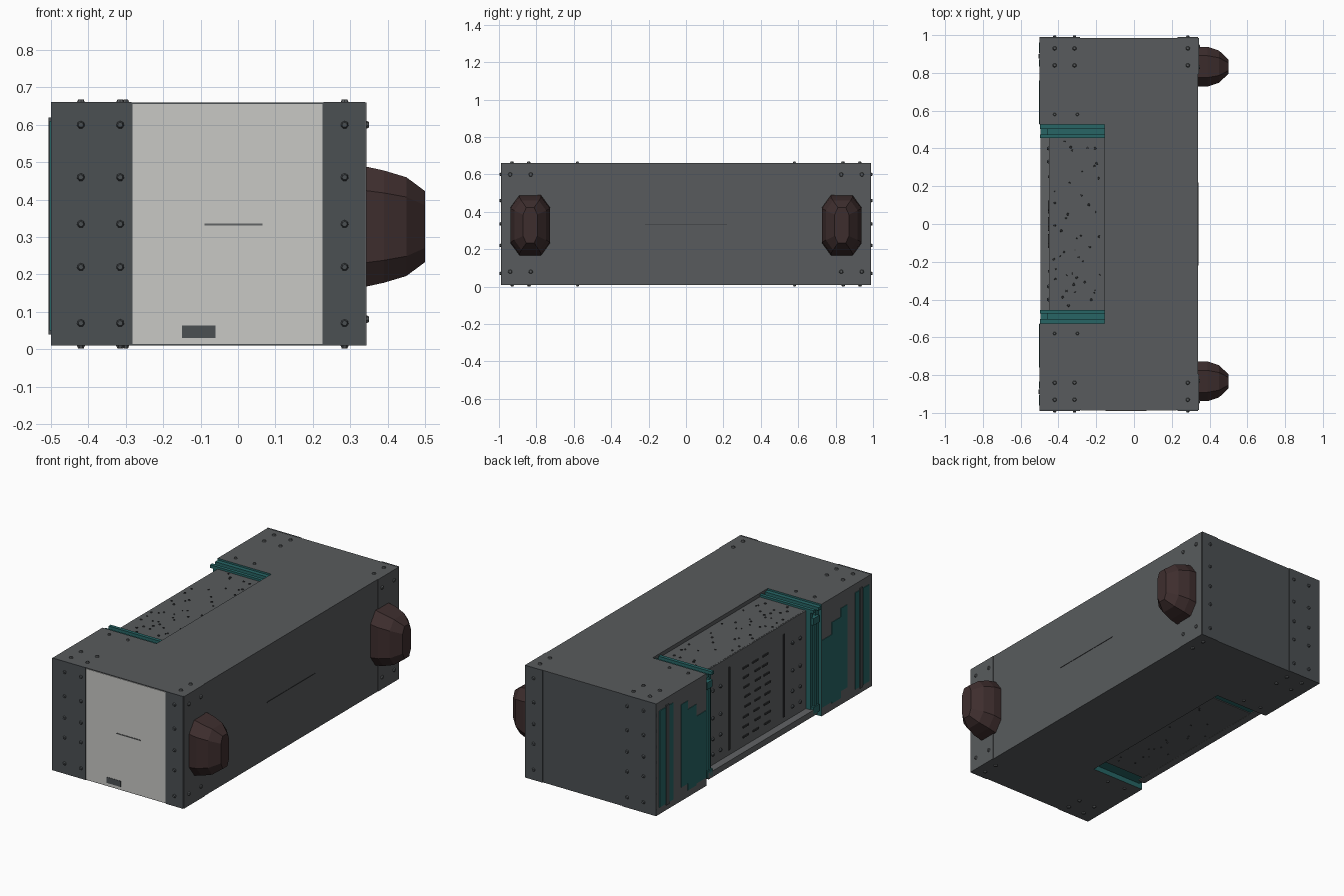
import bpy, bmesh, math, random
from mathutils import Vector, Matrix

if "Cube" in bpy.data.objects:
    bpy.data.objects.remove(bpy.data.objects["Cube"])

random.seed(4)


def mat(name, r, g, b):
    m = bpy.data.materials.new(name)
    m.diffuse_color = (r, g, b, 1)
    m.use_nodes = True
    m.node_tree.nodes["Principled BSDF"].inputs["Base Color"].default_value = m.diffuse_color
    return m


GREY = mat("body grey", 0.098, 0.105, 0.109)
SLATE = mat("end slate", 0.07, 0.079, 0.086)
LIGHT = mat("side grey", 0.12, 0.126, 0.13)
WHITE = mat("label white", 0.58, 0.58, 0.555)
TEAL = mat("teal paint", 0.02, 0.13, 0.13)
BROWN = mat("bumper brown", 0.048, 0.027, 0.027)
DARK = mat("dark slots", 0.035, 0.037, 0.04)


def finish(name, bm, *mats):
    bmesh.ops.recalc_face_normals(bm, faces=bm.faces)
    me = bpy.data.meshes.new(name)
    bm.to_mesh(me)
    bm.free()
    for m in mats:
        me.materials.append(m)
    ob = bpy.data.objects.new(name, me)
    bpy.context.collection.objects.link(ob)
    return ob


def boxes(name, material, specs):
    """One object from several (x0, x1, y0, y1, z0, z1) boxes."""
    bm = bmesh.new()
    for x0, x1, y0, y1, z0, z1 in specs:
        m = Matrix.Translation(((x0 + x1) / 2, (y0 + y1) / 2, (z0 + z1) / 2))
        m = m @ Matrix.Diagonal((x1 - x0, y1 - y0, z1 - z0, 1))
        bmesh.ops.create_cube(bm, size=1, matrix=m)
    return finish(name, bm, material)


def rivets(name, material, points):
    """Low flattened studs, points are (position, normal, radius)."""
    bm = bmesh.new()
    for p, n, r in points:
        rot = Vector(n).to_track_quat('Z', 'Y').to_matrix().to_4x4()
        m = Matrix.Translation(p) @ rot
        bmesh.ops.create_cone(bm, cap_ends=True, segments=7, radius1=r, radius2=r * 0.5,
                              depth=0.016, matrix=m)
    return finish(name, bm, material)


X0, X1, Y, Z0, Z1 = -0.5, 0.34, 0.985, 0.01, 0.66
NX, NY = -0.155, 0.527   # notch inner wall and half length

# main body: C-shaped plan extruded upward, end faces slate, left faces lighter
bm = bmesh.new()
plan = [(X0, -Y), (X1, -Y), (X1, Y), (X0, Y), (X0, NY), (NX, NY), (NX, -NY), (X0, -NY)]
base = bm.faces.new([bm.verts.new((x, y, Z0)) for x, y in plan])
up = bmesh.ops.extrude_face_region(bm, geom=[base])
bmesh.ops.translate(bm, vec=(0, 0, Z1 - Z0),
                    verts=[v for v in up["geom"] if isinstance(v, bmesh.types.BMVert)])
bmesh.ops.recalc_face_normals(bm, faces=bm.faces)
for f in bm.faces:
    c = f.calc_center_median()
    if abs(c.y) > Y - 0.01:
        f.material_index = 1
    elif c.x < X0 + 0.01:
        f.material_index = 2
    elif abs(f.normal.y) > 0.9:
        f.material_index = 3
finish("crate_body", bm, GREY, SLATE, LIGHT, TEAL)

# white front panel with a small scuffed patch and a dent
boxes("front_panel", WHITE, [(-0.282, 0.226, -Y - 0.003, -Y, 0.014, 0.656)])
boxes("front_patch", SLATE, [(-0.15, -0.06, -Y - 0.005, -Y, 0.03, 0.064)])
boxes("front_dent", LIGHT, [(-0.09, 0.065, -Y - 0.006, -Y, 0.331, 0.336)])

# corner plates on both ends and on the right side
boxes("end_corner_plates", SLATE,
      [(a, b, s * Y - 0.004, s * Y + 0.004, Z0, Z1 + 0.001)
       for s in (-1, 1) for a, b in ((X0, -0.285), (0.229, X1))])
boxes("side_corner_plates", GREY,
      [(X1 - 0.004, X1 + 0.003, min(s * 0.795, s * Y), max(s * 0.795, s * Y), Z0, Z1)
       for s in (-1, 1)])
boxes("side_crease", DARK, [(X1 - 0.004, X1 + 0.002, -0.22, 0.22, 0.332, 0.336)])

# recessed middle panel and lower bar
boxes("middle_panel", GREY, [(-0.445, NX + 0.02, -0.46, 0.46, 0.035, 0.638)])
boxes("middle_panel_face", LIGHT, [(-0.451, -0.445, -0.46, 0.46, 0.036, 0.637)])
boxes("lower_bar", LIGHT, [(-0.495, -0.45, -0.5, 0.5, 0.035, 0.07)])

# teal channels and upright clasps at both ends of the notch
ends, rails, clasps = [], [], []
for s in (-1, 1):
    def span(a, b):
        return (min(s * a, s * b), max(s * a, s * b))
    ends.append((-0.46, NX + 0.01, *span(0.455, NY), 0.04, 0.632))
    for a, b in ((0.455, 0.475), (0.502, NY)):
        rails.append((-0.498, NX + 0.008, *span(a, b), 0.632, 0.65))
        rails.append((-0.48, -0.45, *span(a, b), 0.04, 0.64))
    clasps += [(-0.495, -0.45, *span(0.462, 0.515), z, z + 0.04) for z in (0.045, 0.56)]
    clasps.append((-0.49, -0.46, *span(0.475, 0.5), 0.06, 0.58))
boxes("notch_end_channels", TEAL, ends)
boxes("notch_rails", TEAL, rails)
boxes("notch_clasps", TEAL, clasps)

# worn teal paint and strips on the left face
paint, strips, ribs = [], [], []
for s in (-1, 1):
    for a, b, z0, z1 in ((0.53, 0.62, 0.06, 0.45), (0.62, 0.70, 0.05, 0.52), (0.70, 0.76, 0.09, 0.57)):
        paint.append((X0 - 0.003, X0, *sorted((s * a, s * b)), z0, z1))
    for a, b in ((0.835, 0.87), (0.905, 0.96)):
        strips.append((X0 - 0.004, X0, *sorted((s * a, s * b)), 0.05, 0.61))
    ribs.append((X0 - 0.006, X0, *sorted((s * 0.875, s * 0.9)), 0.04, 0.62))
boxes("worn_paint", TEAL, paint)
boxes("teal_strips", TEAL, strips)
boxes("strip_ribs", SLATE, ribs)

# grooves, slots and studs on the middle panel
slots = [(-0.456, -0.45, s * 0.25 - 0.006, s * 0.25 + 0.006, 0.1, 0.58) for s in (-1, 1)]
for i in range(3):
    for j in range(8):
        y = (i - 1) * 0.09 + random.uniform(-0.015, 0.015)
        slots.append((-0.456, -0.45, y - 0.025, y + 0.025, 0.12 + j * 0.057, 0.13 + j * 0.057))
boxes("panel_slots", DARK, slots)
rivets("panel_studs", SLATE, [((-0.452, s * y, z), (-1, 0, 0), 0.014)
                              for s in (-1, 1) for y in (0.33, 0.4) for z in (0.13, 0.22, 0.34, 0.5)])
pits = [(random.uniform(-0.43, -0.18), random.uniform(-0.44, 0.44)) for _ in range(45)]
rivets("panel_top_pits", DARK, [((x, y, 0.634), (0, 0, 1), random.uniform(0.006, 0.012)) for x, y in pits])
rivets("panel_base_pits", DARK, [((x, y, 0.039), (0, 0, -1), 0.007) for x, y in pits[:20]])

# rivets on ends, top, bottom and right side
pts, top = [], []
for s in (-1, 1):
    for x in (-0.42, -0.315, 0.285):
        for z in (0.07, 0.22, 0.335, 0.46, 0.6):
            pts.append(((x, s * (Y + 0.004), z), (0, s, 0), 0.014))
        for y in (0.84, 0.93):
            top.append(((x, s * y, Z1), (0, 0, 1), 0.015))
            top.append(((x, s * y, Z0), (0, 0, -1), 0.015))
    for y in (0.83, 0.94):
        for z in (0.08, 0.6):
            top.append(((X1 + 0.002, s * y, z), (1, 0, 0), 0.016))
    top += [((x, s * 0.58, z), (0, 0, n), 0.012) for x in (-0.42, -0.3) for z, n in ((Z1, 1), (Z0, -1))]
rivets("end_rivets", SLATE, pts)
rivets("body_rivets", GREY, top)

# tapered brown bumpers: octagonal rings lofted along x
rings = [(0.33, 0.105, 0.163), (0.39, 0.105, 0.15), (0.45, 0.085, 0.132), (0.5, 0.038, 0.095)]
for s, name in ((-1, "front_bumper"), (1, "rear_bumper")):
    bm = bmesh.new()
    loops = []
    for x, hy, hz in rings:
        shape = [(1, 0.6), (0.55, 1), (-0.55, 1), (-1, 0.6), (-1, -0.6), (-0.55, -1), (0.55, -1), (1, -0.6)]
        loops.append([bm.verts.new((x, s * 0.833 + a * hy, 0.328 + b * hz)) for a, b in shape])
    for p, q in zip(loops, loops[1:]):
        for i in range(8):
            bm.faces.new((p[i], p[(i + 1) % 8], q[(i + 1) % 8], q[i]))
    bm.faces.new(loops[0])
    bm.faces.new(loops[-1])
    finish(name, bm, BROWN)
